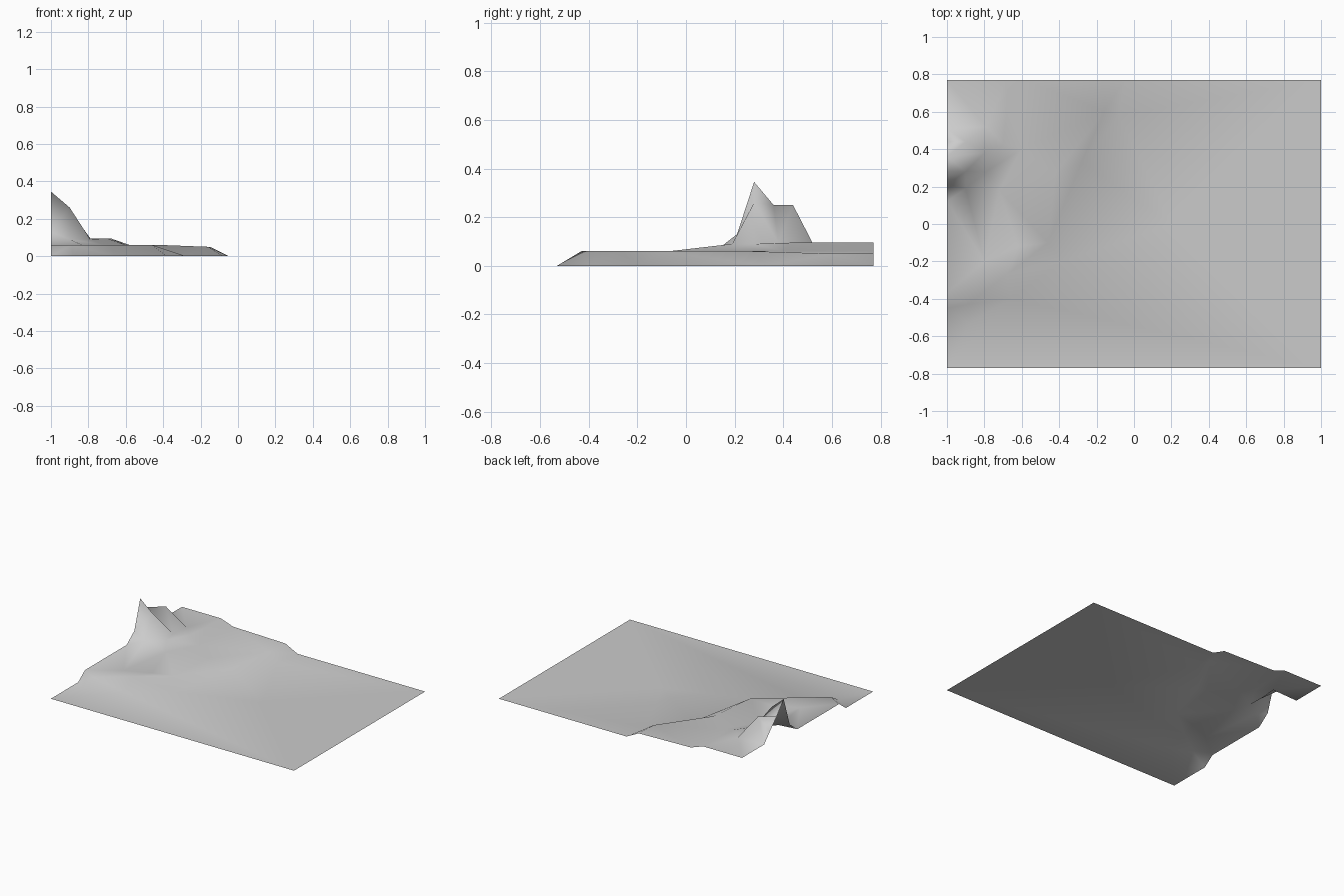
import bpy
from mathutils import Vector
from mathutils.geometry import delaunay_2d_cdt

cube = bpy.data.objects.get("Cube")
if cube:
    bpy.data.objects.remove(cube)

HALF_X, HALF_Y = 1.0, 0.77
PLATEAU = 0.06
SHOULDER = 0.095


def level(points, z):
    """Give a contour line one height."""
    return [(x, y, z) for x, y in points]


# Flat plain: the corners and one inner point
plain = level([(sx * HALF_X, sy * HALF_Y) for sx in (-1, 1) for sy in (-1, 1) if (sx, sy) != (-1, 1)]
              + [(0.2, 0.0)], 0)

# Foot and crest of the low bank around the plateau
foot = level([(-1, -.45), (-.88, -.53), (-.66, -.40), (-.38, -.2), (-.28, .33),
              (-.08, .58), (-.05, HALF_Y)], 0)
crest = level([(-1, -.37), (-.89, -.43), (-.68, -.27), (-.46, -.1), (-.42, .27)], PLATEAU)
crest += level([(-.16, .6), (-.15, HALF_Y)], .05)

# Plateau surface, dipping slightly behind the front bank
plateau = level([(-1, .12), (-.72, .18), (-.6, .4), (-.58, HALF_Y)], PLATEAU)
plateau += level([(-.8, -.2), (-.62, -.12)], .045)

# Raised shoulder along the back corner
shoulder = level([(-1, HALF_Y), (-1, .51), (-.79, .52), (-.68, .6), (-.68, HALF_Y),
                  (-.8, .38), (-.7, .43)], SHOULDER)

# Hill on the edge, with two spurs and a notch between them
hill = [(-1, .21, .13), (-1, .28, .345), (-1, .36, .25), (-1, .44, .17),
        (-.9, .28, .26), (-.9, .44, .25), (-.9, .19, .09), (-.79, .28, .09)]

lines = [plain, foot, crest, plateau, shoulder, hill]
points = [p for line in lines for p in line]

# Keep the bank lines as edges of the triangulation
edges = []
start = len(plain)
for line in (foot, crest):
    edges += [(start + i, start + i + 1) for i in range(len(line) - 1)]
    start += len(line)

# Keep the hill ridges as edges
index = {p[:2]: i for i, p in enumerate(points)}
ridges = [((-1, .28), (-.9, .28)), ((-.9, .28), (-.79, .28)),
          ((-1, .36), (-.9, .44)), ((-.9, .44), (-.79, .52)), ((-1, .36), (-.8, .38))]
edges += [(index[a], index[b]) for a, b in ridges]

flat, _, faces, origin, _, _ = delaunay_2d_cdt([Vector(p[:2]) for p in points], edges, [], 0, 1e-5)
verts = [(v.x, v.y, points[src[0]][2] if src else 0) for v, src in zip(flat, origin)]

mesh = bpy.data.meshes.new("terrain")
mesh.from_pydata(verts, [], faces)
mesh.update()
for poly in mesh.polygons:
    if poly.normal.z < 0:
        poly.flip()
    poly.use_smooth = True

# Plain grey ground
grey = bpy.data.materials.new("ground_grey")
grey.use_nodes = True
colour = (0.6, 0.6, 0.6, 1)
grey.diffuse_color = colour
grey.node_tree.nodes["Principled BSDF"].inputs["Base Color"].default_value = colour
mesh.materials.append(grey)

terrain = bpy.data.objects.new("terrain", mesh)
bpy.context.collection.objects.link(terrain)
